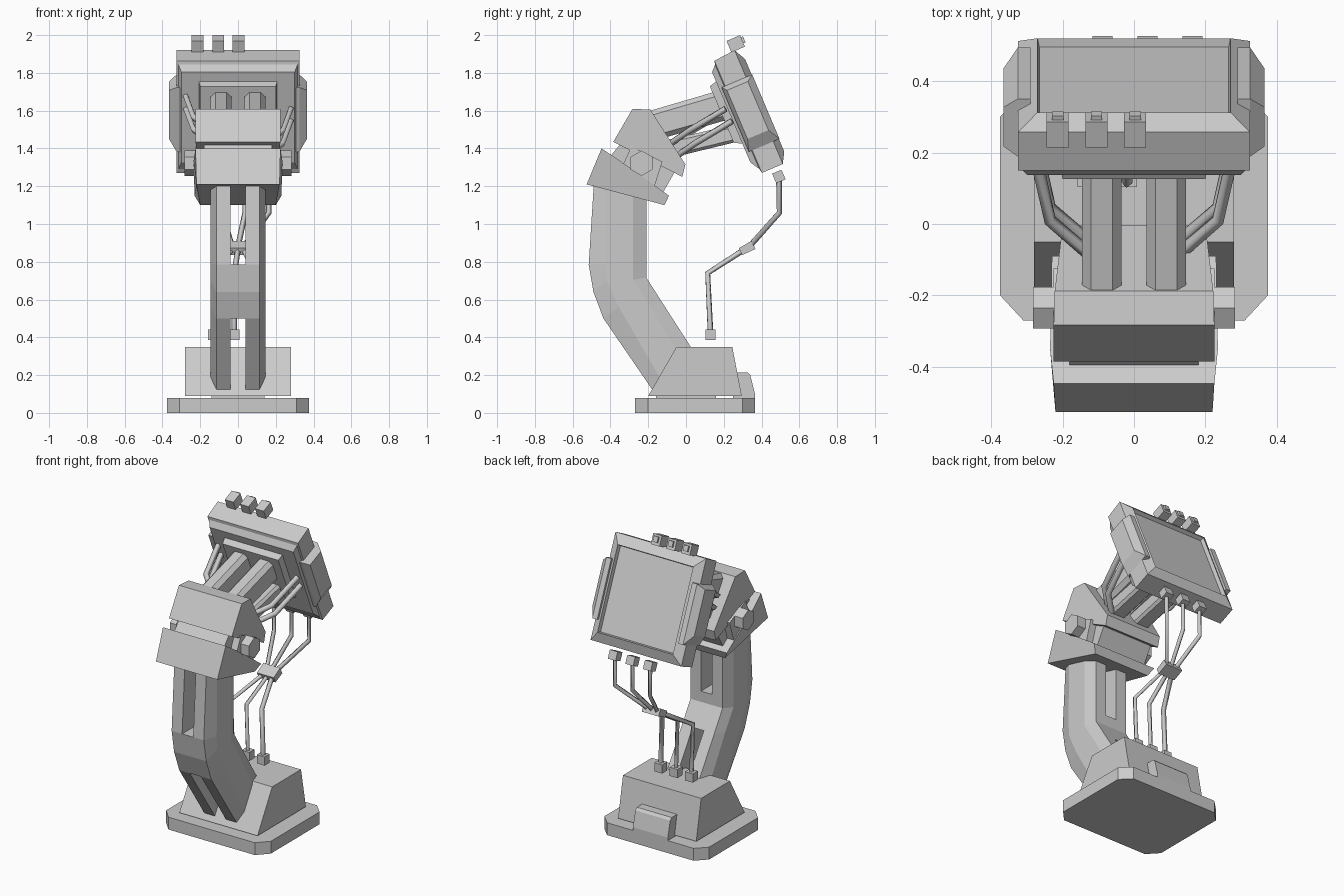
import bpy, bmesh, math

if "Cube" in bpy.data.objects:
    bpy.data.objects.remove(bpy.data.objects["Cube"])


def loft(name, rings, mirror=False, bevel=0.0):
    """Skin a list of equal-length rings and cap both ends."""
    bm = bmesh.new()
    rows = [[bm.verts.new(p) for p in r] for r in rings]
    n = len(rows[0])
    for a, b in zip(rows, rows[1:]):
        for i in range(n):
            j = (i + 1) % n
            bm.faces.new((a[i], a[j], b[j], b[i]))
    bm.faces.new(rows[0][::-1])
    bm.faces.new(rows[-1])
    bmesh.ops.recalc_face_normals(bm, faces=bm.faces)
    me = bpy.data.meshes.new(name)
    bm.to_mesh(me)
    bm.free()
    ob = bpy.data.objects.new(name, me)
    bpy.context.collection.objects.link(ob)
    if bevel:
        m = ob.modifiers.new("bevel", 'BEVEL')
        m.width, m.segments = bevel, 1
    if mirror:
        ob.modifiers.new("mirror", 'MIRROR')
    return ob


def prism(name, yz, x0, x1, **kw):
    return loft(name, [[(x, y, z) for y, z in yz] for x in (x0, x1)], **kw)


def block(name, yzw, **kw):
    """Symmetric side profile with its own half width at each point."""
    return loft(name, [[(s * w, y, z) for y, z, w in yzw] for s in (-1, 1)], **kw)


def cable(name, pts, r=0.015):
    cu = bpy.data.curves.new(name, 'CURVE')
    cu.dimensions = '3D'
    cu.bevel_depth, cu.bevel_resolution, cu.use_fill_caps = r, 0, True
    sp = cu.splines.new('POLY')
    sp.points.add(len(pts) - 1)
    for p, c in zip(sp.points, pts):
        p.co = (*c, 1)
    ob = bpy.data.objects.new(name, cu)
    bpy.context.collection.objects.link(ob)


def tilt(x, s, n):
    """Point on the tilted head: s runs down the panel, n out of its face."""
    return (x, 0.257 + 0.39 * s + 0.92 * n, 1.92 - 0.92 * s + 0.39 * n)


def tilt_ring(n, x0, x1, s0, s1):
    return [tilt(x0, s0, n), tilt(x1, s0, n), tilt(x1, s1, n), tilt(x0, s1, n)]


def cube(name, c, d):
    (x, y, z), (a, b, h) = c, [v / 2 for v in d]
    prism(name, [(y - b, z - h), (y + b, z - h), (y + b, z + h), (y - b, z + h)], x - a, x + a)


# Base plate with cut corners, pedestal and rear connector
plate = [(-.375, -.2), (-.31, -.27), (.31, -.27), (.375, -.2),
         (.375, .3), (.31, .365), (-.31, .365), (-.375, .3)]
loft("base_plate", [[(x, y, z) for x, y in plate] for z in (0, .08)])
prism("pedestal", [(-.2, .09), (-.05, .35), (.245, .35), (.295, .09)], -.28, .28)
cube("pedestal_foot", (0, .0, .08), (.28, .32, .03))
prism("rear_connector", [(.25, .07), (.365, .07), (.365, .1), (.34, .2), (.325, .215), (.25, .215)],
      -.125, .125)

# Lower arm: two chamfered ribs joined by a web; stations hold front, side-front, side-back, back
arm = [[(-.485, 1.26), (-.42, 1.26), (-.28, 1.22), (-.21, 1.2)],
       [(-.515, .785), (-.425, .785), (-.28, .785), (-.21, .785)],
       [(-.49, .64), (-.42, .7), (-.28, .705), (-.21, .716)],
       [(-.437, .5), (-.355, .56), (-.195, .575), (-.125, .583)],
       [(-.18, .125), (-.12, .155), (0, .24), (.07, .28)]]
loft("arm_rib", [[(.04, *f), (.115, *f), (.145, *sf), (.145, *sb), (.115, *b), (.04, *b)]
                 for f, sf, sb, b in arm], mirror=True)
loft("arm_web", [[(-.041, *f), (.041, *f), (.041, *b), (-.041, *b)] for f, _, _, b in arm[1:4]])

# Elbow: lower and upper blocks around a recessed core with hexagonal pins
block("elbow_lower", [(-.526, 1.21, .22), (-.447, 1.4, .225), (-.35, 1.335, .235),
                      (-.09, 1.15, .23), (-.114, 1.1, .2)])
block("elbow_upper", [(-.385, 1.435, .225), (-.283, 1.61, .225), (-.188, 1.605, .222),
                      (-.003, 1.315, .2), (-.02, 1.25, .2)])
block("elbow_core", [(-.40, 1.36, .18), (-.35, 1.42, .18), (-.06, 1.275, .18), (-.12, 1.17, .18)])
block("elbow_hub", [(-.335, 1.31, .225), (-.29, 1.41, .225), (-.125, 1.33, .225), (-.17, 1.19, .225)])
hexagon = [(-.235 + .067 * math.sin(k * math.pi / 3), 1.322 + .067 * math.cos(k * math.pi / 3))
           for k in range(6)]
prism("elbow_pin", hexagon, .2, .283, mirror=True)

# Forearm bars
prism("forearm_upper_bar", [(-.24, 1.585), (.17, 1.705), (.25, 1.56), (-.14, 1.45)],
      .035, .145, mirror=True, bevel=.025)
prism("forearm_lower_bar", [(-.12, 1.44), (.25, 1.525), (.29, 1.44), (-.06, 1.355)],
      .035, .145, mirror=True, bevel=.015)

# Side cables, higher on the left than on the right
for side, lift in ((-1, .045), (1, -.03)):
    label = "left" if side < 0 else "right"
    for k in range(2):
        dz, dy = lift - .065 * k, .035 * k
        cable(f"{label}_side_cable_{k}", [(side * .12, -.09 + dy, 1.45 + dz),
                                          (side * .235, .01 + dy, 1.52 + dz),
                                          (side * .28, .21 + dy, 1.64 + dz)], .018)

# Tilted display head with stepped rear, bevelled bezel and recessed screen
loft("display", [tilt_ring(n, -x, x, a, b) for n, x, a, b in
                 [(-.155, .3, .06, .58), (-.125, .315, .03, .63), (-.12, .325, .01, .655),
                  (0, .325, 0, .655), (.033, .27, .065, .597), (.008, .265, .07, .592)]])
loft("display_mount", [tilt_ring(n, -x, x, a, b) for n, x, a, b in
                       [(-.195, .2, .125, .45), (-.14, .21, .11, .48)]])
loft("display_side_grip", [[tilt(x, a, n0), tilt(x, a, n1), tilt(x, b, n1), tilt(x, b, n0)]
                           for x, a, b, n0, n1 in [(.29, .155, .525, -.14, .036),
                                                   (.325, .155, .525, -.14, .036),
                                                   (.365, .18, .46, -.12, .0)]], mirror=True)

# Top sockets with small nubs
for i, x in enumerate((-.214, -.105, .003)):
    loft(f"top_socket_{i}", [tilt_ring(n, x - .031, x + .031, -.062, .004) for n in (-.02, .058)])
    loft(f"top_socket_nub_{i}", [tilt_ring(n, x - .016, x + .016, -.05, -.015) for n in (.05, .07)])

# Hanging cables: head plug -> clamp -> base plug
for i in range(3):
    xt, xb, xh = -.088 + .126 * i, -.13 + .11 * i, -.03 + .03 * i
    loft(f"head_plug_{i}", [tilt_ring(n, xt - .028, xt + .028, .68, .735) for n in (-.072, -.018)])
    cable(f"upper_cable_{i}", [(xt, .492, 1.24), (xt, .495, 1.06), (xh, .335, .88)])
    cable(f"lower_cable_{i}", [(xh, .31, .865), (xb, .115, .74), (xb, .13, .42)])
    cube(f"base_plug_{i}", (xb, .13, .413), (.056, .052, .056))
clamp = [(.28, .872), (.345, .91), (.368, .868), (.297, .835)]
prism("cable_clamp", clamp, -.06, .06)
